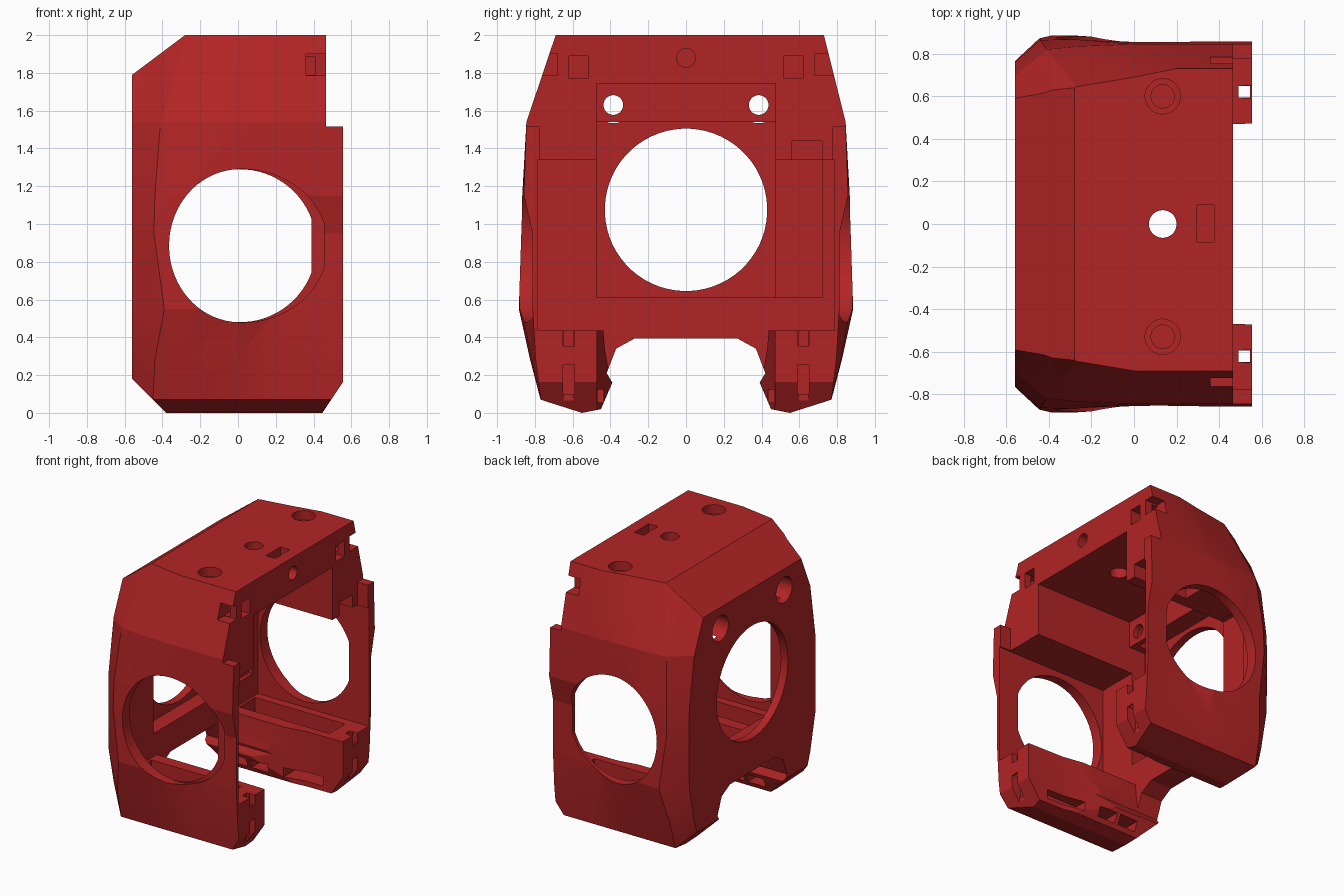
import bpy, bmesh, math

if "Cube" in bpy.data.objects:
    bpy.data.objects.remove(bpy.data.objects["Cube"])

red = bpy.data.materials.new("red plastic")
red.diffuse_color = (0.45, 0.018, 0.019, 1)
red.use_nodes = True
red.node_tree.nodes["Principled BSDF"].inputs["Base Color"].default_value = red.diffuse_color


def make_object(name, bm):
    bm.normal_update()
    bmesh.ops.recalc_face_normals(bm, faces=bm.faces[:])
    bm.normal_update()
    bmesh.ops.triangulate(bm, faces=bm.faces[:])
    bmesh.ops.recalc_face_normals(bm, faces=bm.faces[:])
    me = bpy.data.meshes.new(name)
    bm.to_mesh(me)
    bm.free()
    me.materials.append(red)
    ob = bpy.data.objects.new(name, me)
    bpy.context.scene.collection.objects.link(ob)
    return ob


def loft(name, rings):
    bm = bmesh.new()
    vs = [[bm.verts.new(p) for p in r] for r in rings]
    n = len(vs[0])
    for a, b in zip(vs, vs[1:]):
        for i in range(n):
            j = (i + 1) % n
            bm.faces.new((a[i], a[j], b[j], b[i]))
    bm.faces.new(vs[0][::-1])
    bm.faces.new(vs[-1])
    return make_object(name, bm)


def volume(me):
    bm = bmesh.new()
    bm.from_mesh(me)
    v = bm.calc_volume()
    bm.free()
    return v


def cut(cutter):
    """Subtract a cutter, keeping the first solver result that is sound."""
    before = volume(body.data)
    m = body.modifiers.new("cut", 'BOOLEAN')
    m.operation = 'DIFFERENCE'
    m.object = cutter
    result = None
    for solver in ('EXACT', 'MANIFOLD', 'FLOAT'):
        m.solver = solver
        bpy.context.view_layer.update()
        dg = bpy.context.evaluated_depsgraph_get()
        me = bpy.data.meshes.new_from_object(body.evaluated_get(dg), depsgraph=dg)
        if 0.3 * before < volume(me) < before * 1.0001:
            result = me
            break
    body.modifiers.remove(m)
    if result:
        body.data = result
    bpy.data.objects.remove(cutter)


def prism(axis, pts, lo, hi):
    """Cut a 2D outline swept along an axis (outline in the other two axes)."""
    def place(p, t):
        return {'x': (t, p[0], p[1]), 'y': (p[0], t, p[1]), 'z': (p[0], p[1], t)}[axis]
    cut(loft("cutter", [[place(p, lo) for p in pts], [place(p, hi) for p in pts]]))


def box(x0, x1, y0, y1, z0, z1):
    prism('z', [(x0, y0), (x1, y0), (x1, y1), (x0, y1)], z0, z1)


def oval(cx, cy, left, right, r, n=64, limit=None):
    """Round outline with separate left and right reach and an optional flat on the right."""
    a0 = math.acos((limit - cx) / right) if limit else math.pi / n
    step = (2 * math.pi - 2 * a0) / (n - 1)
    pts = []
    for i in range(n):
        c, s = math.cos(a0 + i * step), math.sin(a0 + i * step)
        pts.append((cx + (right if c > 0 else left) * c, cy + r * s))
    return pts


def hole(axis, cx, cy, r, lo, hi, n=32):
    prism(axis, oval(cx, cy, r, r, r, n), lo, hi)


# outer shell: half widths at each height, for stations along the depth
heights = (2.0, 1.54, 1.15, 0.95, 0.55, 0.28, 0.07)
crest = (0.03, 0.0, -0.03, -0.035, 0.02, -0.03, -0.04)
stations = [
    (-0.56, (0.50, 0.70, 0.76, 0.765, 0.76, 0.70, 0.63)),
    (-0.41, (0.59, 0.82, 0.865, 0.872, 0.885, 0.825, 0.77)),
    (-0.27, (0.645, 0.835, 0.867, 0.872, 0.885, 0.825, 0.77)),
    (0.00, (0.69, 0.845, 0.86, 0.863, 0.868, 0.82, 0.77)),
    (0.20, (0.69, 0.845, 0.858, 0.813, 0.813, 0.796, 0.77)),
    (0.555, (0.69, 0.845, 0.858, 0.812, 0.812, 0.796, 0.77)),
]
underside = [(0.55, 0.0), (0.45, 0.02), (0.39, 0.16), (0.42, 0.21), (0.37, 0.34), (0.27, 0.395)]
rings = []
for x, widths in stations:
    half = list(zip(widths, heights)) + underside
    shift = (crest if x == -0.41 else (0,) * 7) + (0,) * len(underside)
    near = [(x + d, -y, z) for (y, z), d in zip(half, shift)]
    far = [(px, -py, z) for px, py, z in near]
    if x >= 0.2:
        far[0] = (x, 0.73, 2.0)
    rings.append(far + near[::-1])
body = loft("shroud", rings)

# corner chamfers and the step at the top of the front posts
prism('y', [(-0.70, 1.685), (-0.147, 2.1), (-0.70, 2.1)], -1, 1)
prism('y', [(-0.70, 0.32), (-0.28, -0.1), (-0.70, -0.1)], -1, 1)
prism('y', [(0.38, -0.1), (0.6167, 0.255), (0.70, 0.255), (0.70, -0.1)], -1, 1)
prism('y', [(0.465, 1.515), (0.70, 1.515), (0.70, 2.1), (0.465, 2.1)], -1, 1)

# main cavity, upper pocket, space between the feet
box(-0.38, 0.70, -0.785, 0.785, 0.435, 1.34)
box(0.465, 0.70, -0.775, 0.775, 0.44, 1.60)
box(-0.36, 0.70, -0.475, 0.475, 1.30, 1.74)
gap = [(0.45, 0.60), (0.43, 0.34), (0.405, 0.20), (0.375, 0.10), (0.375, -0.1)]
prism('x', gap + [(-y, z) for y, z in reversed(gap)], -0.38, 0.70)
# feet taper outward towards the front
taper = [(-0.20, 0.385), (0.25, 0.465), (0.70, 0.475)]
prism('z', taper + [(x, -y) for x, y in reversed(taper)], -0.1, 0.60)

# fan seat recess and round opening in the back wall
box(-0.50, -0.30, -0.475, 0.475, 0.61, 1.54)
box(-0.41, -0.30, 0.40, 0.72, 0.61, 1.338)
hole('x', 0, 1.075, 0.43, -0.8, -0.2, 64)
box(0.0, 0.70, 0.56, 0.72, 1.30, 1.44)

for s in (-1, 1):
    # countersunk fan screw holes
    hole('x', s * 0.385, 1.63, 0.052, -0.8, -0.2)
    hole('x', s * 0.385, 1.63, 0.097, -0.8, -0.40)

    # side openings with a flat front edge, the front one with a wider rim
    prism('y', oval(0.01, 0.885, 0.375, 0.405, 0.405, 64, 0.39), *sorted((s * 0.6, s * 1.0)))
    if s < 0:
        prism('y', oval(0.02, 0.885, 0.38, 0.455, 0.406, 64, 0.455), -1.0, -0.798)

    def side_box(x0, x1, y0, y1, z0, z1):
        box(x0, x1, *sorted((s * y0, s * y1)), z0, z1)

    # strap loop at the upper corners
    side_box(0.36, 0.60, 0.52, 0.62, 1.77, 1.89)
    side_box(0.36, 0.60, 0.68, 0.95, 1.785, 1.90)
    side_box(0.36, 0.41, 0.60, 0.70, 1.79, 1.885)

    # air duct trough and nozzle slots in the feet
    side_box(-0.36, 0.40, 0.53, 0.72, 0.10, 0.60)
    for x0, x1 in ((0.08, 0.39), (-0.19, -0.04), (-0.37, -0.22)):
        side_box(x0, x1, 0.30, 0.60, 0.055, 0.125)

    # clip slots in the foot ends
    side_box(0.49, 0.545, 0.595, 0.648, -0.1, 0.60)
    side_box(0.51, 0.70, 0.59, 0.65, 0.355, 0.60)
    side_box(0.48, 0.70, 0.59, 0.65, 0.10, 0.255)

# top screw holes, cable hole, nut slot and front screw hole
for y in (0.60, -0.53):
    hole('z', 0.135, y, 0.083, 1.93, 2.2)
    hole('z', 0.135, y, 0.055, 1.55, 2.2)
hole('z', 0.135, 0, 0.065, 1.6, 2.2)
box(0.295, 0.375, -0.085, 0.09, 1.80, 2.2)
hole('x', 0, 1.88, 0.05, 0.20, 0.60)

# crisp flat faces, with the round openings smoothed
bpy.context.view_layer.update()
bpy.ops.object.select_all(action='DESELECT')
body.select_set(True)
bpy.context.view_layer.objects.active = body
bpy.ops.object.shade_smooth_by_angle(angle=math.radians(12))
